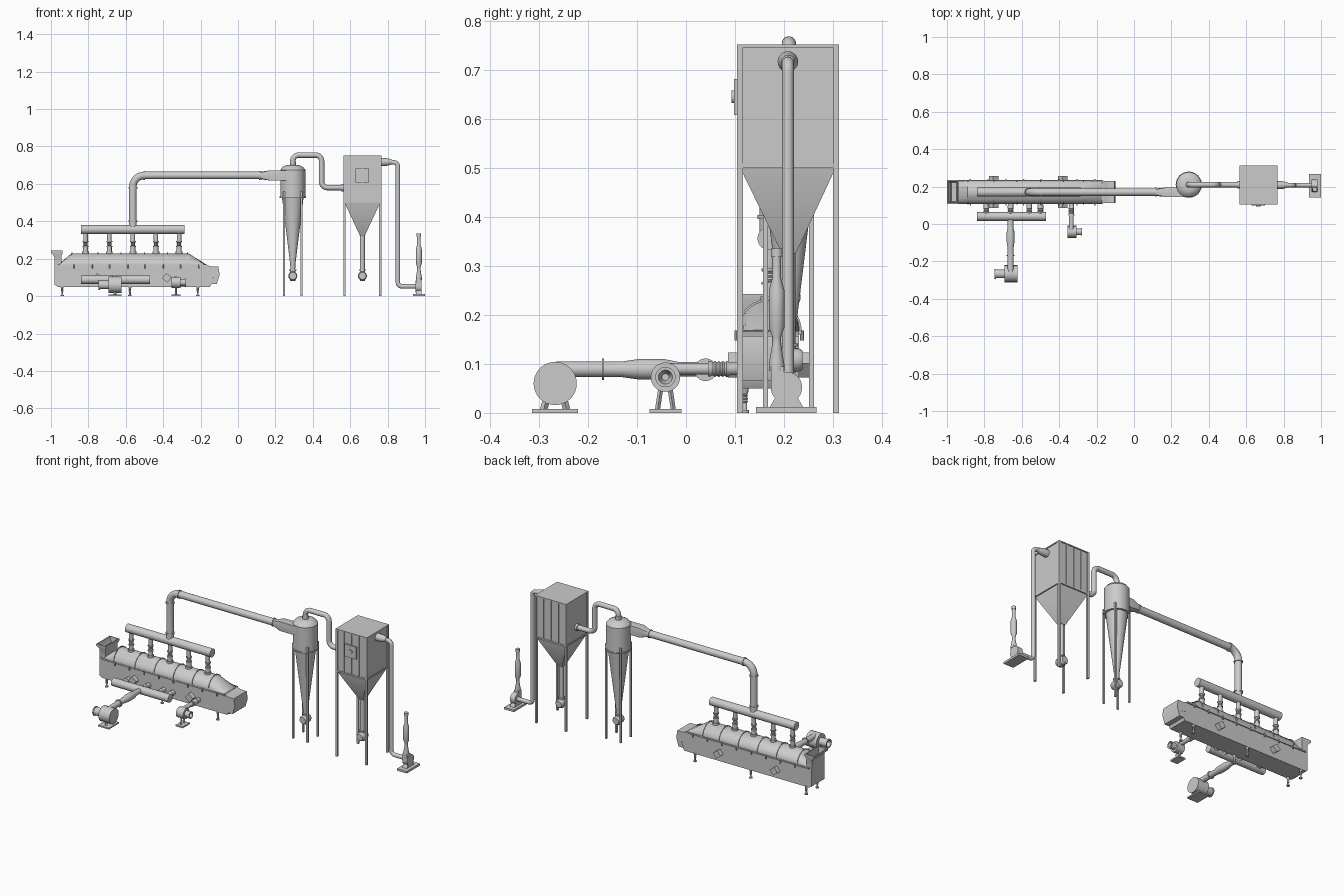
import bpy, bmesh, math
from mathutils import Vector, Matrix


def finish(name, bm, angle=35):
    bmesh.ops.recalc_face_normals(bm, faces=bm.faces)
    me = bpy.data.meshes.new(name)
    bm.to_mesh(me)
    bm.free()
    me.shade_smooth()
    me.set_sharp_from_angle(angle=math.radians(angle))
    ob = bpy.data.objects.new(name, me)
    bpy.context.collection.objects.link(ob)
    return ob


def loft(name, rings, angle=35):
    """Skin closed rings of points and cap both ends."""
    bm = bmesh.new()
    vs = [[bm.verts.new(p) for p in r] for r in rings]
    n = len(rings[0])
    for a, b in zip(vs, vs[1:]):
        for i in range(n):
            j = (i + 1) % n
            bm.faces.new((a[i], a[j], b[j], b[i]))
    bm.faces.new(vs[0])
    bm.faces.new(vs[-1])
    return finish(name, bm, angle)


def rect(x0, x1, y0, y1, z):
    return [(x0, y0, z), (x1, y0, z), (x1, y1, z), (x0, y1, z)]


def box(name, x0, x1, y0, y1, z0, z1):
    return loft(name, [rect(x0, x1, y0, y1, z0), rect(x0, x1, y0, y1, z1)])


def lathe(name, origin, axis, prof, n=28):
    """Round part: prof is (distance along axis, radius)."""
    q = Vector((0, 0, 1)).rotation_difference(Vector(axis))
    o = Vector(origin)
    return loft(name, [[o + q @ Vector((r * math.cos(2 * math.pi * i / n), r * math.sin(2 * math.pi * i / n), t))
                        for i in range(n)] for t, r in prof])


def rod(name, a, b, r, n=24):
    d = Vector(b) - Vector(a)
    return lathe(name, a, d.normalized(), [(0, r), (d.length, r)], n)


def pipe(name, pts, r, bend=0.04):
    """Round pipe through points with rounded elbows."""
    P = [Vector(p) for p in pts]
    path = [P[0]]
    for a, b, c in zip(P, P[1:], P[2:]):
        s, e = b + (a - b).normalized() * bend, b + (c - b).normalized() * bend
        m = s + e - b
        for k in range(9):
            t = k / 8 * math.pi / 2
            path.append(m + (s - m) * math.cos(t) + (e - m) * math.sin(t))
    path.append(P[-1])
    side = Vector((0, 1, 0))
    rings = []
    for i, p in enumerate(path):
        d = (path[min(i + 1, len(path) - 1)] - path[max(i - 1, 0)]).normalized()
        u = d.cross(side)
        rings.append([p + (u * math.cos(k * math.pi / 12) + side * math.sin(k * math.pi / 12)) * r for k in range(24)])
    return loft(name, rings)


X, Y, Z = (1, 0, 0), (0, 1, 0), (0, 0, 1)
YD = 0.17          # dryer centre line
YC = 0.21          # cyclone and filter centre line

# Vibrating dryer bed: side profile across its width
prof = [(-0.98, 0.168), (-0.98, 0.06), (-0.965, 0.05), (-0.15, 0.05), (-0.135, 0.075), (-0.135, 0.155), (-0.17, 0.168)]
loft("dryer_bed", [[(x, y, z) for x, z in prof] for y in (0.112, 0.23)])
box("bed_flange", -0.965, -0.165, 0.106, 0.236, 0.160, 0.168)

# Half-round hood with sloping ends, and its bands


def arch(x, r, h):
    return [(x, YD - r * math.cos(math.pi * i / 24), 0.167 + h * math.sin(math.pi * i / 24)) for i in range(25)]


loft("dryer_hood", [arch(-0.96, 0.06, 0.002), arch(-0.89, 0.062, 0.062), arch(-0.265, 0.062, 0.062), arch(-0.17, 0.06, 0.002)])
for x in (-0.887, -0.75, -0.625, -0.5, -0.377, -0.27):
    loft("hood_band", [arch(x - 0.003, 0.066, 0.066), arch(x + 0.003, 0.066, 0.066)])
for i in range(8):
    for y in (0.103, 0.237):
        rod("flange_clamp", (-0.875 + i * 0.095, y, 0.148), (-0.875 + i * 0.095, y, 0.168), 0.004, 8)

# Feed hopper and discharge spout
loft("feed_hopper", [rect(-0.982, -0.945, 0.115, 0.227, 0.165), rect(-0.982, -0.945, 0.115, 0.227, 0.215),
                     rect(-1.0, -0.937, 0.108, 0.234, 0.232), rect(-1.0, -0.937, 0.108, 0.234, 0.243),
                     rect(-0.994, -0.943, 0.114, 0.228, 0.243), rect(-0.977, -0.95, 0.12, 0.222, 0.19)])
sp = [(-0.17, 0.157), (-0.105, 0.157), (-0.098, 0.115), (-0.113, 0.065), (-0.145, 0.065), (-0.131, 0.1), (-0.17, 0.11)]
loft("discharge_spout", [[(x, y, z) for x, z in sp] for y in (0.111, 0.231)])

# Spring feet
for x in (-0.94, -0.578, -0.215):
    for y in (0.12, 0.222):
        lathe("spring_foot", (x, y, 0), Z, [(0, 0.009), (0.006, 0.009), (0.006, 0.005), (0.018, 0.005)] +
              [(0.02 + 0.003 * k, 0.007 if k % 2 else 0.0045) for k in range(8)] + [(0.055, 0.009)], 14)

# Inspection ports, tilted, on both sides
for x in (-0.75, -0.38):
    for y, s in ((0.112, -1), (0.23, 1)):
        ob = box("inspection_port", -0.018, 0.018, -0.013, 0.013, -0.018, 0.018)
        ob.matrix_world = Matrix.Translation((x, y + s * 0.013, 0.098)) @ Matrix.Rotation(math.radians(38), 4, 'Y')

# Exhaust header above the hood and its risers with flexible sleeves
rod("exhaust_header", (-0.84, YD, 0.356), (-0.285, YD, 0.356), 0.024, 32)
for x in (-0.815, -0.688, -0.562, -0.439, -0.315):
    lathe("riser", (x, YD, 0.222), Z, [(0, 0.018), (0.016, 0.018), (0.016, 0.013), (0.04, 0.013), (0.04, 0.016), (0.045, 0.016)] +
          [(0.046 + 0.004 * k, 0.013 if k % 2 else 0.010) for k in range(6)] +
          [(0.068, 0.016), (0.073, 0.016), (0.073, 0.012), (0.13, 0.012)], 20)

# Main duct to the cyclone
pipe("main_duct", [(-0.562, YD, 0.36), (-0.562, YD, 0.645), (0.13, YD, 0.645)], 0.02, 0.06)
for p, a in (((-0.562, YD, 0.4), Z), ((-0.562, YD, 0.58), Z), ((-0.50, YD, 0.645), X), ((0.115, YD, 0.645), X)):
    lathe("duct_flange", p, a, [(-0.004, 0.024), (0.004, 0.024)])
n = 32
circ, sq = [], []
for i in range(n):
    c, s = math.cos(2 * math.pi * i / n), math.sin(2 * math.pi * i / n)
    m = max(abs(c), abs(s))
    circ.append((c, s))
    sq.append((c / m, s / m))
loft("cyclone_inlet", [[(0.12, YD + 0.02 * c, 0.645 + 0.02 * s) for c, s in circ],
                       [(0.17, YD + 0.025 * c, 0.645 + 0.027 * s) for c, s in sq],
                       [(0.29, YD + 0.025 * c, 0.645 + 0.027 * s) for c, s in sq]])

# Cyclone, rotary valves and legs
CX, FX = 0.293, 0.665
lathe("cyclone", (CX, YC, 0), Z, [(0.12, 0.012), (0.17, 0.014), (0.53, 0.058), (0.53, 0.067), (0.675, 0.067),
                                  (0.69, 0.055), (0.70, 0.035), (0.70, 0.016), (0.72, 0.016)], 40)
lathe("cyclone_band", (CX, YC, 0), Z, [(0.525, 0.07), (0.533, 0.07)], 40)
for x in (CX, FX):
    lathe("rotary_valve", (x, YC, 0.108), Y, [(-0.028, 0.012), (-0.028, 0.019), (-0.02, 0.024), (0.02, 0.024),
                                              (0.028, 0.019), (0.028, 0.012)], 24)
    lathe("valve_neck", (x, YC, 0), Z, [(0.082, 0.014), (0.136, 0.014), (0.136, 0.019), (0.142, 0.019)], 20)
for x in (0.246, 0.34):
    for y in (0.162, 0.256):
        box("cyclone_leg", x - 0.005, x + 0.005, y - 0.005, y + 0.005, 0, 0.56)

# Connecting duct from the cyclone to the filter
pipe("cyclone_outlet_duct", [(CX, YC, 0.69), (CX, YC, 0.754), (0.447, YC, 0.754), (0.447, YC, 0.58), (0.57, YC, 0.58)], 0.0145, 0.032)
lathe("filter_inlet_flange", (0.553, YC, 0.58), X, [(0, 0.02), (0.012, 0.02)])

# Bag filter with hopper, corner legs, ribs and door
x0, x1, y0, y1 = 0.567, 0.763, 0.108, 0.308
box("filter_housing", x0, x1, y0, y1, 0.505, 0.75)
loft("filter_hopper", [rect(FX - 0.014, FX + 0.014, YC - 0.014, YC + 0.014, 0.325),
                       rect(x0 + 0.004, x1 - 0.004, y0 + 0.004, y1 - 0.004, 0.497),
                       rect(x0 + 0.004, x1 - 0.004, y0 + 0.004, y1 - 0.004, 0.51)])
box("housing_lower_frame", x0 - 0.003, x1 + 0.003, y0 - 0.003, y1 + 0.003, 0.5, 0.509)
box("housing_roof", x0 - 0.004, x1 + 0.004, y0 - 0.004, y1 + 0.004, 0.746, 0.752)
rod("hopper_discharge_pipe", (FX, YC, 0.12), (FX, YC, 0.335), 0.013)
for x in (x0 + 0.002, x1 - 0.002):
    for y in (y0 + 0.002, y1 - 0.002):
        box("filter_leg", x - 0.006, x + 0.006, y - 0.006, y + 0.006, 0, 0.75)
for i in (1, 2, 3):
    x = x0 + (x1 - x0) * i / 4
    box("housing_rib", x - 0.0025, x + 0.0025, y0 - 0.003, y1 + 0.003, 0.505, 0.75)
box("access_door", 0.627, 0.70, 0.098, 0.11, 0.608, 0.681)
rod("door_handwheel", (0.664, 0.093, 0.645), (0.664, 0.1, 0.645), 0.013)

# Clean air duct down to the exhaust fan
lathe("clean_air_reducer", (0.763, YC - 0.002, 0.717), X, [(0, 0.021), (0.03, 0.021), (0.06, 0.013)])
pipe("clean_air_duct", [(0.815, YC - 0.002, 0.715), (0.855, YC - 0.002, 0.715), (0.855, YC - 0.002, 0.052), (0.955, YC - 0.002, 0.052)], 0.012, 0.022)

# Exhaust fan with silencer stack
FY = 0.205
box("exhaust_fan_base", 0.936, 1.0, 0.143, 0.266, 0, 0.012)
rod("exhaust_fan_housing", (0.95, FY, 0.052), (0.982, FY, 0.052), 0.032, 36)
loft("exhaust_fan_outlet", [rect(0.952, 0.98, 0.173, 0.2, 0.05), rect(0.952, 0.98, 0.173, 0.2, 0.095)])
loft("exhaust_fan_stand", [rect(0.952, 0.98, 0.17, 0.24, 0.01), rect(0.952, 0.98, 0.19, 0.22, 0.045)])
lathe("silencer_stack", (0.967, 0.185, 0), Z, [(0.085, 0.016), (0.098, 0.016), (0.14, 0.009), (0.155, 0.009), (0.175, 0.016),
                                               (0.25, 0.016), (0.275, 0.009), (0.318, 0.009), (0.318, 0.012), (0.335, 0.012)])


# Supply fans: housing, base, trestle, inlet
def fan(name, xa, xb, y, z, r, xin, rin):
    rod(name + "_housing", (xa, y, z), (xb, y, z), r, 36)
    xe = xb if xin > xb else xa
    s = 1 if xin > xb else -1
    L = abs(xin - xe)
    lathe(name + "_inlet", (xe, y, z), (s, 0, 0), [(0, rin), (L - 0.006, rin), (L - 0.006, rin * 1.15), (L, rin * 1.15),
                                                   (L, rin * 0.8), (0.002, rin * 0.4)])
    box(name + "_base", xa, xb, y - r - 0.003, y + r + 0.003, 0, 0.008)
    for k in (-1, 1):
        rod(name + "_stand", ((xa + xb) / 2, y + k * r * 0.55, 0.004), ((xa + xb) / 2, y + k * r * 0.2, z), r * 0.17, 4)


fan("hot_air_fan", -0.693, -0.622, -0.267, 0.06, 0.044, -0.745, 0.023)
fan("cooling_fan", -0.355, -0.308, -0.042, 0.073, 0.03, -0.277, 0.018)

# Hot air duct, distribution header and branches
lathe("hot_air_duct", (-0.66, 0, 0.089), Y, [(-0.265, 0.016), (-0.171, 0.016), (-0.171, 0.022), (-0.167, 0.022), (-0.167, 0.016),
                                             (-0.13, 0.016), (-0.095, 0.021), (-0.045, 0.021), (-0.015, 0.015), (0.03, 0.015)])
rod("hot_air_header", (-0.84, 0.04, 0.088), (-0.47, 0.04, 0.088), 0.023, 32)
sleeve = [(0.055 + 0.004 * k, 0.016 if k % 2 else 0.013) for k in range(8)]
for x in (-0.79, -0.66, -0.56, -0.5):
    lathe("hot_air_branch", (x, 0, 0.089), Y, [(0.04, 0.014)] + sleeve + [(0.115, 0.014)], 20)
lathe("cooling_duct", (-0.335, 0, 0.09), Y, [(-0.04, 0.012), (0.045, 0.012), (0.045, 0.016), (0.05, 0.016)] + sleeve + [(0.09, 0.013), (0.115, 0.013)], 20)
